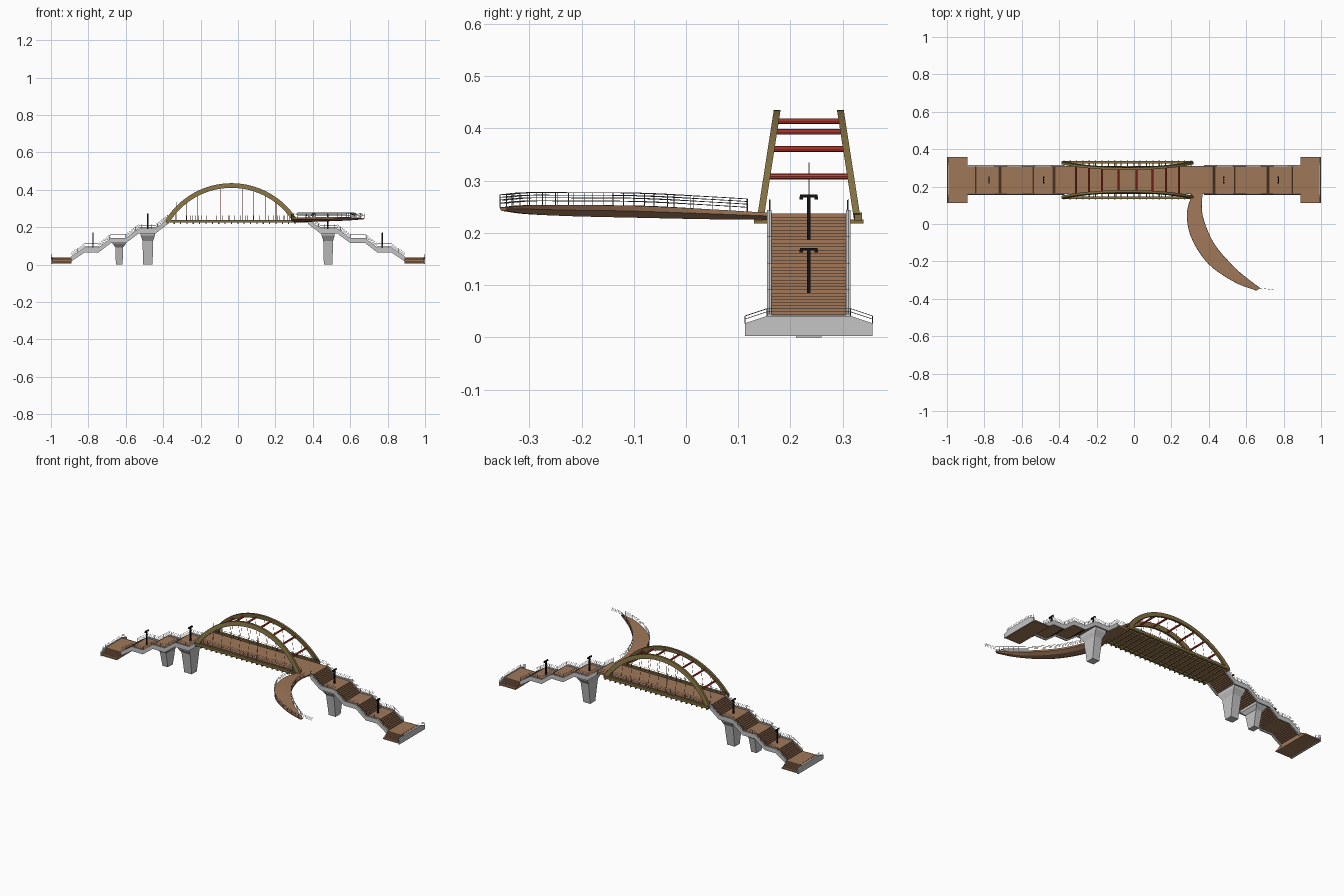
import bpy, bmesh, math
from mathutils import Vector

if "Cube" in bpy.data.objects:
    bpy.data.objects.remove(bpy.data.objects["Cube"])


def material(name, rgb):
    m = bpy.data.materials.new(name)
    m.use_nodes = True
    m.diffuse_color = (*rgb, 1)
    m.node_tree.nodes["Principled BSDF"].inputs["Base Color"].default_value = (*rgb, 1)
    return m


WOOD = material("brown wood", (0.35, 0.185, 0.1))
CONCRETE = material("light concrete", (0.56, 0.56, 0.56))
OLIVE = material("olive steel", (0.23, 0.165, 0.055))
RED = material("red steel", (0.6, 0.05, 0.03))
BLACK = material("black metal", (0.006, 0.006, 0.006))
RAIL = material("grey railing", (0.2, 0.2, 0.21))
WHITE = material("white pole", (0.7, 0.7, 0.7))

YC = 0.235          # centre line of the walkway
HALF = 0.074        # half width of the planking
MID = -0.035        # centre of the arch along x


def loft(name, strips, mat):
    """Skin each list of equal rings, with capped ends, into one object."""
    bm = bmesh.new()
    for rings in strips:
        rows = [[bm.verts.new(p) for p in ring] for ring in rings]
        n = len(rows[0])
        for a, b in zip(rows, rows[1:]):
            for i in range(n):
                j = (i + 1) % n
                bm.faces.new((a[i], a[j], b[j], b[i]))
        bm.faces.new(rows[0])
        bm.faces.new(rows[-1])
    bmesh.ops.recalc_face_normals(bm, faces=bm.faces)
    mesh = bpy.data.meshes.new(name)
    bm.to_mesh(mesh)
    bm.free()
    mesh.materials.append(mat)
    ob = bpy.data.objects.new(name, mesh)
    bpy.context.collection.objects.link(ob)
    return ob


def rect(x, y0, y1, z0, z1):
    return [(x, y0, z0), (x, y1, z0), (x, y1, z1), (x, y0, z1)]


def box(x0, x1, y0, y1, z0, z1):
    return [rect(x0, y0, y1, z0, z1), rect(x1, y0, y1, z0, z1)]


def wires(name, paths, radius, mat, sides=0):
    """Thin round bars along straight-segment paths."""
    cu = bpy.data.curves.new(name, "CURVE")
    cu.dimensions = "3D"
    cu.bevel_depth = radius
    cu.bevel_resolution = sides
    cu.use_fill_caps = True
    for path in paths:
        sp = cu.splines.new("POLY")
        sp.points.add(len(path) - 1)
        for p, co in zip(sp.points, path):
            p.co = (*co, 1)
    cu.materials.append(mat)
    ob = bpy.data.objects.new(name, cu)
    bpy.context.collection.objects.link(ob)
    bpy.ops.object.select_all(action="DESELECT")
    ob.select_set(True)
    bpy.context.view_layer.objects.active = ob
    bpy.ops.object.convert(target="MESH")
    return ob


# Walkway outline from the end pad up to the middle deck
profile = [(0.89, 0.038), (0.82, 0.085), (0.745, 0.085), (0.68, 0.135),
           (0.60, 0.135), (0.53, 0.187), (0.44, 0.187), (0.375, 0.237)]


def height(x):
    x = abs(x)
    for (xa, za), (xb, zb) in zip(profile, profile[1:]):
        if xb <= x <= xa:
            return za + (zb - za) * (xa - x) / (xa - xb)
    return profile[-1][1] if x < profile[-1][0] else profile[0][1]


# Stepped planking
STEPS = 8
half = []
for (xa, za), (xb, zb) in zip(profile, profile[1:]):
    half.append((xa, za))
    if zb > za:
        for i in range(STEPS):
            x = xa + (xb - xa) * i / STEPS
            z = za + (zb - za) * (i + 1) / STEPS
            half += [(x - 0.0002, z), (xa + (xb - xa) * (i + 1) / STEPS, z)]
half.append(profile[-1])
walk = [(-x, z) for x, z in half] + half[::-1]
loft("walkway_planks", [[rect(x, YC - HALF, YC + HALF, z - 0.012, z) for x, z in walk]], WOOD)

# Concrete edge beams and railings beside the stairs
beams, rails, posts = [], [], []
for sx in (-1, 1):
    for sy in (-1, 1):
        y = YC + sy * (HALF + 0.0015)
        beams.append([rect(sx * x, y - 0.004, y + 0.004, z - 0.02, z + 0.007) for x, z in profile])
        for h in (0.013, 0.02, 0.027):
            rails.append([(sx * x, y, z + h) for x, z in profile])
        for i in range(19):
            x = sx * (0.375 + i * 0.0285)
            posts.append([(x, y, height(x)), (x, y, height(x) + 0.027)])
loft("stair_edge_beams", beams, CONCRETE)

# Railings of the middle deck, open on the front where the branch joins
for sy, xe in ((-1, 0.31), (1, 0.375)):
    y = YC + sy * HALF
    for h in (0.01, 0.018, 0.026):
        rails.append([(-0.375, y, 0.237 + h), (xe, y, 0.237 + h)])
    for i in range(24):
        x = -0.375 + (xe + 0.375) * i / 23
        posts.append([(x, y, 0.237), (x, y, 0.263)])

# End pads with side steps, end walls and sloping railings
pads, walls = [], []
edge = [(0.122, 0.014), (0.108, 0.02), (0.098, 0.026), (0.088, 0.032), (0.078, 0.038)]
for sx in (-1, 1):
    x0, x1 = sorted((sx * 0.89, sx * 0.994))
    for w, z in edge:
        pads.append(box(x0, x1, YC - w, YC + w, z - 0.007, z))
    outline = [(-0.122, 0.003), (0.122, 0.003), (0.122, 0.027), (0.08, 0.041),
               (-0.08, 0.041), (-0.122, 0.027)]
    walls.append([[(sx * x, YC + y, z) for y, z in outline] for x in (0.993, 1.0)])
    for h in (0.008, 0.014):
        rails.append([(sx * 0.996, YC + y, z + h) for y, z in outline[2:]])
    for y, z in outline[2:]:
        posts.append([(sx * 0.996, YC + y, z), (sx * 0.996, YC + y, z + 0.014)])
loft("end_pad_steps", pads, WOOD)
loft("end_pad_walls", walls, CONCRETE)

# Flared piers
piers = []
for x, top, wb, wt in ((-0.635, 0.128, 0.018, 0.036), (-0.482, 0.177, 0.025, 0.038),
                       (0.482, 0.177, 0.023, 0.035)):
    stations = [(0, wb, 0.024), (top * 0.72, wb * 1.15, 0.045),
                (top * 0.88, wt, 0.066), (top, wt, 0.07)]
    piers.append([[(x - a, YC - b, z), (x + a, YC - b, z), (x + a, YC + b, z), (x - a, YC + b, z)]
                  for z, a, b in stations])
loft("piers", piers, CONCRETE)

# Leaning pair of arches
R, CZ, SPAN = 0.402, 0.0207, math.radians(58.5)


def lean(z):
    return 0.0915 - 0.155 * (z - 0.235)


def arch_z(x):
    return CZ + math.sqrt(R * R - (x - MID) ** 2)


arches = []
for sy in (-1, 1):
    rings = []
    for i in range(33):
        a = -SPAN + 2 * SPAN * i / 32
        ring = []
        for r, w in ((R - 0.0125, -1), (R - 0.0125, 1), (R + 0.0125, 1), (R + 0.0125, -1)):
            z = CZ + r * math.cos(a)
            ring.append((MID + r * math.sin(a), YC + sy * lean(z) + w * 0.0065, z))
        rings.append(ring)
    arches.append(rings)
loft("arches", arches, OLIVE)

# Bottom chords and floor beams
X0, X1 = MID - 0.35, MID + 0.35
loft("bottom_chords", [box(X0, X1, YC + s * 0.0945 - 0.007, YC + s * 0.0945 + 0.007, 0.224, 0.239)
                       for s in (-1, 1)], OLIVE)
floor = []
for i in range(21):
    x = X0 + 0.01 + i * 0.034
    floor.append(box(x - 0.003, x + 0.003, YC - 0.105, YC + 0.105, 0.218, 0.226))
loft("floor_beams", floor, OLIVE)

# Red cross braces and hangers
braces, hangers = [], []
for d in (0.048, 0.135, 0.205, 0.275):
    for s in (-1, 1):
        x = MID + s * d
        z = arch_z(x) - 0.006
        braces.append([(x, YC - lean(z), z), (x, YC + lean(z), z)])
for i in range(11):
    x = MID + (i - 5) * 0.06
    for s in (-1, 1):
        z = arch_z(x)
        hangers.append([(x, YC + s * lean(z), z), (x, YC + s * lean(0.235), 0.235)])
ob = wires("cross_braces", braces, 0.0055, RED, 2)
bpy.ops.object.shade_smooth_by_angle()
wires("hangers", hangers, 0.001, RED)

# Slender poles on the middle deck
wires("deck_poles", [[(x, YC, 0.237), (x, YC, 0.335)] for x in (-0.33, -0.035, 0.2)], 0.001, WHITE)

# Double-armed lamps
lamps = []
for x in (-0.775, -0.483, 0.48, 0.772):
    z = height(x)
    lamps.append(box(x - 0.0035, x + 0.0035, YC - 0.0035, YC + 0.0035, z, z + 0.085))
    lamps.append(box(x - 0.0025, x + 0.0025, YC - 0.017, YC + 0.017, z + 0.081, z + 0.086))
    for s in (-1, 1):
        y = YC + s * 0.0145
        lamps.append(box(x - 0.0035, x + 0.0035, y - 0.0035, y + 0.0035, z + 0.077, z + 0.083))
loft("lamps", lamps, BLACK)

# Curved crescent branch: left edge, right edge, top, bottom at each station
stations = [Vector(s) for s in (
    (0.31, 0.165, 0.366, 0.165, 0.238, 0.225), (0.283, 0.05, 0.366, 0.05, 0.245, 0.226),
    (0.31, -0.08, 0.425, -0.1, 0.252, 0.229), (0.40, -0.215, 0.53, -0.225, 0.253, 0.232),
    (0.537, -0.31, 0.61, -0.295, 0.253, 0.236), (0.655, -0.356, 0.675, -0.343, 0.249, 0.242))]
ext = [2 * stations[0] - stations[1]] + stations + [2 * stations[-1] - stations[-2]]
smooth = []
for a, b, c, d in zip(ext, ext[1:], ext[2:], ext[3:]):
    for i in range(7):
        t = i / 7
        smooth.append(0.5 * (2 * b + (c - a) * t + (2 * a - 5 * b + 4 * c - d) * t * t
                             + (3 * b - a - 3 * c + d) * t ** 3))
smooth.append(stations[-1])
rings = []
for lx, ly, rx, ry, zt, zb in smooth:
    l, r = Vector((lx, ly, zt)), Vector((rx, ry, zt))
    lo = [l.lerp(r, t) for t in (0.75, 0.25)]
    for p in lo:
        p.z = zb
    drop = Vector((0, 0, (zt - zb) * 0.45))
    rings.append([l, r, r - drop, *lo, l - drop])
loft("crescent_branch", [rings], WOOD)

# Branch railings, the inner one running on past the tip
outer = [Vector((s[0], s[1], s[4])) for s in smooth[3:]]
inner = [Vector((s[2], s[3], s[4])) for s in smooth[3:]] + [Vector((0.745, -0.352, 0.249))]
for side in (outer, inner):
    for h in (0.008, 0.014, 0.019, 0.024):
        rails.append([p + Vector((0, 0, h)) for p in side])
    for p in side[::2]:
        posts.append([p, p + Vector((0, 0, 0.024))])
wires("rails", rails, 0.0007, RAIL)
wires("rail_posts", posts, 0.0007, RAIL)
